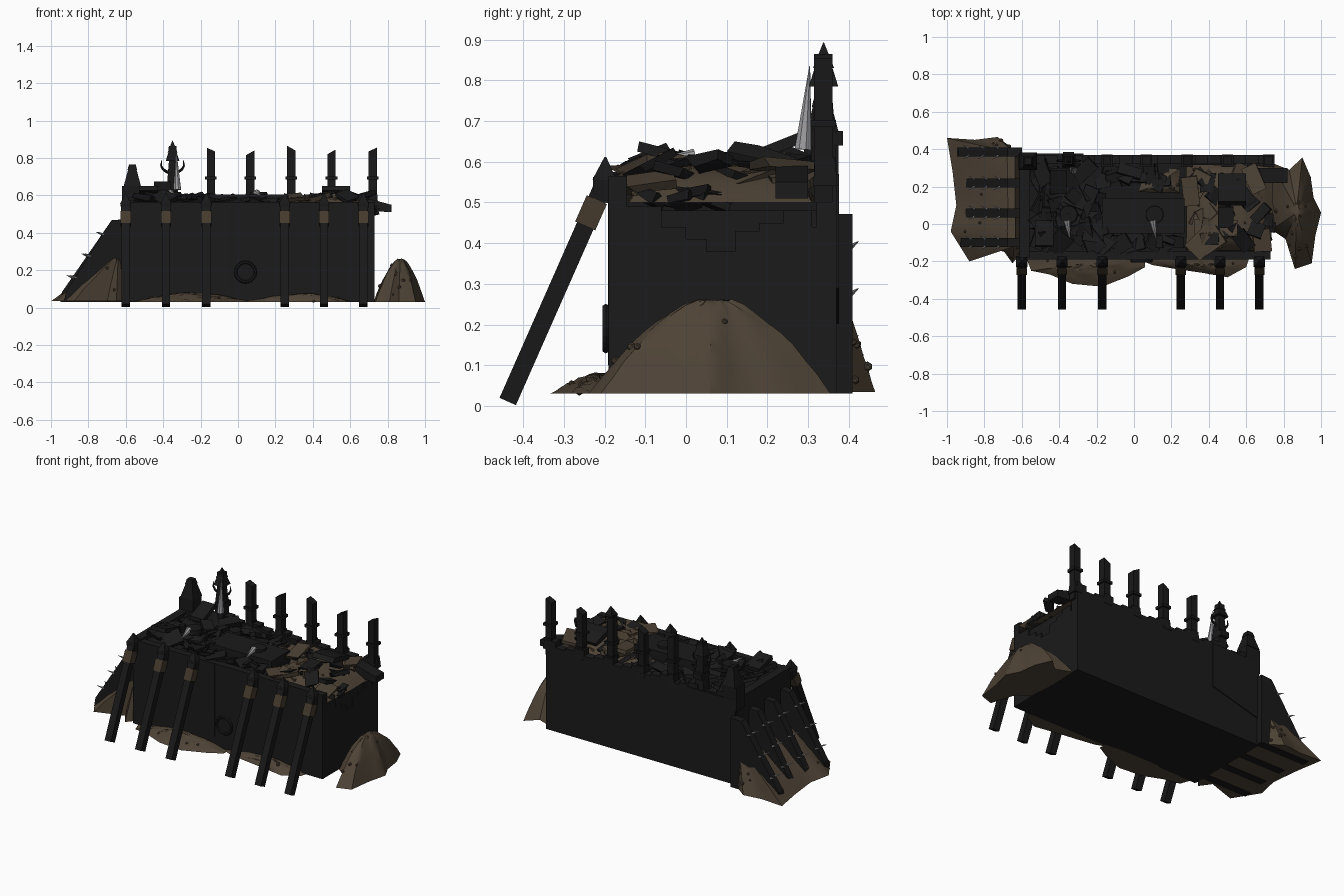
import bpy, bmesh, math, random
from mathutils import Vector, Matrix, Euler

random.seed(7)
if "Cube" in bpy.data.objects:
    bpy.data.objects.remove(bpy.data.objects["Cube"])


def material(name, rgb):
    m = bpy.data.materials.new(name)
    m.use_nodes = True
    m.diffuse_color = (*rgb, 1)
    m.node_tree.nodes["Principled BSDF"].inputs["Base Color"].default_value = (*rgb, 1)
    return m


STONE = material("charcoal stone", (0.0105, 0.0105, 0.0105))
IRON = material("black iron", (0.0095, 0.0095, 0.0095))
EARTH = material("brown earth", (0.075, 0.055, 0.036))
STRAP = material("brown strap", (0.058, 0.042, 0.025))
BONE = material("pale metal", (0.33, 0.33, 0.345))


def finish(name, bm, mat, smooth=None):
    bmesh.ops.recalc_face_normals(bm, faces=bm.faces)
    me = bpy.data.meshes.new(name)
    bm.to_mesh(me)
    bm.free()
    me.materials.append(mat)
    ob = bpy.data.objects.new(name, me)
    bpy.context.collection.objects.link(ob)
    if smooth:
        bpy.ops.object.select_all(action="DESELECT")
        ob.select_set(True)
        bpy.context.view_layer.objects.active = ob
        bpy.ops.object.shade_smooth_by_angle(angle=math.radians(smooth))
    return ob


def box(name, lo, hi, mat):
    lo, hi = Vector(lo), Vector(hi)
    bm = bmesh.new()
    bmesh.ops.create_cube(bm, size=1, matrix=Matrix.Translation((lo + hi) / 2)
                          @ Matrix.Diagonal((*(hi - lo), 1)))
    return finish(name, bm, mat)


def prism(name, profile, axis, lo, hi, mat):
    """Extrude a 2D profile along x or y."""
    bm = bmesh.new()
    place = (lambda p, t: (t, *p)) if axis == "x" else (lambda p, t: (p[0], t, p[1]))
    face = bm.faces.new([bm.verts.new(place(p, lo)) for p in profile])
    new = bmesh.ops.extrude_face_region(bm, geom=[face])["geom"]
    shift = Vector(place((0, 0), hi - lo))
    bmesh.ops.translate(bm, vec=shift, verts=[v for v in new if isinstance(v, bmesh.types.BMVert)])
    return finish(name, bm, mat)


def taper(name, p, q, r1, r2, mat, sides=4):
    """Tapered bar between two points; four sides line up with the axes."""
    p, q = Vector(p), Vector(q)
    k = math.sqrt(2) if sides == 4 else 1
    turn = Matrix.Rotation(math.pi / 4 if sides == 4 else 0, 4, "Z")
    bm = bmesh.new()
    rot = (q - p).to_track_quat("Z", "Y").to_matrix().to_4x4()
    bmesh.ops.create_cone(bm, cap_ends=True, segments=sides, radius1=r1 * k, radius2=r2 * k,
                          depth=(q - p).length,
                          matrix=Matrix.Translation((p + q) / 2) @ rot @ turn)
    return finish(name, bm, mat, 40 if sides > 6 else None)


def mound(name, outline, core, ridge, base, height, power, mat, pebbles=10):
    """Heap with an irregular outline that rises to a short ridge along y."""
    bm = bmesh.new()
    n, pts = 3, []
    for a, b in zip(outline, outline[1:] + outline[:1]):
        pts += [Vector(a).lerp(Vector(b), i / n) for i in range(n)]
    steps, rings = 8, []
    for k in range(steps + 1):
        s, ring = 1 - k / (steps + 1), []
        for p in pts:
            c = Vector((core[0], min(max(p.y, core[1] - ridge), core[1] + ridge)))
            xy = c + (p - c) * s
            z = base + height * (1 - s ** power) + (random.uniform(-.004, .004) if 0 < k else 0)
            ring.append(bm.verts.new((*xy, max(z, base))))
        rings.append(ring)
    for r1, r2 in zip(rings, rings[1:]):
        for i in range(len(pts)):
            j = (i + 1) % len(pts)
            bm.faces.new((r1[i], r1[j], r2[j], r2[i]))
    bm.faces.new(rings[0][::-1])
    bm.faces.new(rings[-1])
    spots = [random.choice(random.choice(rings[1:-2])).co.copy() for _ in range(pebbles)]
    for co in spots:
        bmesh.ops.create_icosphere(bm, subdivisions=1, radius=random.uniform(.007, .013),
                                   matrix=Matrix.Translation(co))
    return finish(name, bm, mat, 35)


def slabs(name, xs, ys, zs, count, size, tilt, mat):
    """Scatter of broken tilted slabs."""
    bm = bmesh.new()
    for _ in range(count):
        at = Matrix.Translation([random.uniform(*r) for r in (xs, ys, zs)])
        rot = Euler((random.uniform(-tilt, tilt), random.uniform(-tilt, tilt),
                     random.uniform(0, 3.14))).to_matrix().to_4x4()
        dims = (random.uniform(.6, 1) * size, random.uniform(.35, .7) * size, random.uniform(.018, .03))
        made = bmesh.ops.create_cube(bm, size=1, matrix=at @ rot @ Matrix.Diagonal((*dims, 1)))
        made["verts"][0].co += rot @ Vector((size * .15, size * .1, 0))
    return finish(name, bm, mat)


# Main block and its walls
box("core", (-.61, -.185, .03), (.72, .365, .48), STONE)
box("front_wall", (-.61, -.19, .03), (.73, -.145, .565), STONE)
box("left_wall", (-.615, -.18, .03), (-.56, .365, .575), STONE)
steps = [(-.14, .49), (-.06, .48), (-.06, .44), (0, .41), (.05, .38), (.12, .43), (.18, .45),
         (.24, .48), (.31, .44)]
profile = [(.365, .03), (-.18, .03), (-.18, .49)]
for (y, z), (y2, _) in zip(steps, steps[1:] + [(.365, 0)]):
    profile += [(y, z), (y2, z)]
clean = [p for i, p in enumerate(profile) if i == 0 or p != profile[i - 1]]
prism("right_wall", clean, "x", .715, .73, STONE)
crest = [(.73, .03), (-.61, .03)]
for i in range(20):
    x, z = -.61 + i * .067, (.565, .6, .58)[i % 3]
    crest += [(x, z), (x + .067, z)]
prism("back_wall", crest, "y", .32, .37, STONE)
prism("back_facing", [(-.61, .2), (-.61, .57), (-.27, .57), (-.27, .29)], "y", .365, .376, STONE)
box("rubble_bed", (-.58, -.16, .45), (.28, .33, .55), IRON)
box("wall_crack", (-.035, -.192, .1), (-.03, -.185, .56), IRON)

# Round hatch on the front
bm = bmesh.new()
bmesh.ops.create_cone(bm, cap_ends=True, segments=20, radius1=.05, radius2=.05, depth=.01,
                      matrix=Matrix.Translation((.04, -.193, .19)) @ Matrix.Rotation(math.pi / 2, 4, "X"))
finish("hatch", bm, IRON)
bpy.ops.mesh.primitive_torus_add(location=(.04, -.197, .19), rotation=(math.pi / 2, 0, 0), major_radius=.052,
                                 minor_radius=.009, major_segments=20, minor_segments=6)
bpy.context.object.name = "hatch_ring"
bpy.context.object.data.materials.append(IRON)

# Leaning front struts with straps and pointed caps
for x in (-.6, -.385, -.17, .25, .46, .67):
    foot, head = Vector((x, -.438, .011)), Vector((x, -.2, .55))
    taper("strut", foot, head, .022, .022, IRON)
    taper("strut_strap", foot.lerp(head, .8), foot.lerp(head, .92), .027, .027, STRAP)
    taper("strut_head", (x, -.205, .5), (x, -.2, .56), .024, .028, IRON)
    taper("strut_tip", (x, -.2, .555), (x, -.198, .612), .03, .002, IRON)

# Back posts with slanted tops and collars
for x, zl, zr in ((-.145, .855, .835), (.065, .815, .84), (.285, .865, .84), (.5, .82, .845), (.72, .835, .855)):
    prism("back_post", [(x - .022, .5), (x + .022, .5), (x + .022, zr), (x - .022, zl)],
          "y", .315, .36, IRON)
    box("post_collar", (x - .031, .306, .685), (x + .031, .369, .702), IRON)
    taper("post_foot", (x, .342, .54), (x, .342, .61), .03, .024, IRON)

# Horned spire and corner turret
sx, sy = -.35, .338
taper("spire_base", (sx, sy, .5), (sx, sy, .7), .034, .026, IRON)
box("spire_collar", (sx - .03, sy - .03, .64), (sx + .03, sy + .048, .675), IRON)
taper("spire_shaft", (sx, sy, .69), (sx, sy, .8), .027, .018, IRON)
taper("spire_brim", (sx, sy, .785), (sx, sy, .83), .036, .022, IRON)
taper("spire_neck", (sx, sy, .82), (sx, sy, .865), .022, .02, IRON)
taper("spire_tip", (sx, sy, .83), (sx, sy, .893), .026, .001, IRON)
for side in (-1, 1):
    path = [(.02, .72, .008), (.05, .738, .007), (.062, .76, .005), (.058, .788, .001)]
    for a, b in zip(path, path[1:]):
        taper("spire_horn", (sx + side * a[0], sy, a[1]), (sx + side * b[0], sy, b[1]), a[2], b[2], IRON, 6)
box("turret_base", (-.62, .29, .5), (-.52, .375, .65), IRON)
taper("turret_roof", (-.565, .335, .65), (-.565, .335, .74), .046, .022, IRON)
taper("turret_tip", (-.565, .335, .735), (-.565, .335, .765), .026, .018, IRON)

# Side buttresses with metal spikes
for y, reach in ((-.1, -.93), (.06, -.91), (.22, -.91), (.385, -.95)):
    prism("buttress", [(-.6, .03), (reach, .03), (reach + .01, .085), (-.675, .468), (-.6, .472)],
          "y", y - .024, y + .024, IRON)
    for t in (.2, .5, .8):
        p = Vector((reach + .01, y, .08)).lerp(Vector((-.675, y, .465)), t)
        for dy in (-.016, .016):
            taper("buttress_spike", p + Vector((.01, dy, 0)), p + Vector((-.03, dy * 2.4, .016)), .008, .001, BONE, 6)

# Earth heaps around the block
mound("side_heap", [(-1, .46), (-.85, .45), (-.73, .465), (-.67, .42), (-.6, .36), (-.59, -.14), (-.65, -.21),
                    (-.7, -.14), (-.88, -.2), (-.98, -.04), (-.95, .1), (-.97, .28)],
      (-.64, .13), .25, .034, .25, 1.1, EARTH, 16)
mound("end_heap", [(.73, .33), (.83, .29), (.9, .355), (.945, .25), (.96, .14), (1, .06), (.97, -.06), (.95, -.21),
                   (.86, -.24), (.81, -.08), (.735, -.03), (.725, .12)], (.87, .07), .01, .03, .235, 1.7, EARTH, 9)
mound("front_heap_left", [(-.58, -.17), (.06, -.17), (.06, -.23), (-.03, -.28), (-.17, -.335), (-.33, -.32),
                          (-.45, -.27), (-.55, -.25)], (-.25, -.2), .01, .03, .05, 1.6, EARTH, 4)
mound("front_heap_right", [(-.02, -.17), (.62, -.17), (.6, -.23), (.5, -.285), (.36, -.26), (.22, -.24), (.1, -.22)],
      (.38, -.2), .01, .03, .045, 1.6, EARTH, 4)

# Rubble on the roof
mound("roof_earth", [(.25, -.145), (.73, -.14), (.745, .08), (.74, .31), (.28, .32), (.24, .1)],
      (.48, .09), .1, .5, .095, 2.5, EARTH, 14)
mound("roof_earth_patch", [(-.02, .16), (.27, .15), (.27, .31), (.06, .31)], (.16, .23), .01, .53, .05, 2, EARTH, 3)
slabs("dark_rubble", (-.5, -.2), (-.1, .28), (.545, .59), 42, .18, .45, STONE)
slabs("back_rubble", (-.2, .2), (.2, .3), (.545, .585), 14, .14, .45, STONE)
slabs("front_rubble", (-.2, .25), (-.12, -.07), (.54, .57), 14, .14, .4, STONE)
slabs("iron_rubble", (-.5, -.2), (-.1, .28), (.55, .595), 16, .15, .5, IRON)
slabs("earth_slabs", (.3, .7), (-.1, .27), (.535, .59), 24, .17, .35, EARTH)
slabs("fallen_slabs", (.28, .68), (-.1, .29), (.56, .605), 15, .13, .4, STONE)
slabs("end_rubble", (.66, .71), (-.1, .28), (.5, .53), 8, .12, .4, STONE)
prism("overhang_slab", [(.66, .56), (.67, .59), (.82, .55), (.82, .51), (.74, .515)], "y", .22, .3, STONE)
prism("loose_slab", [(.1, .625), (.12, .65), (.18, .64), (.27, .61), (.26, .59)], "x", .45, .6, STONE)
prism("raised_slab", [(-.12, .625), (-.115, .65), (.02, .615), (.015, .59)], "x", -.53, -.43, STONE)
prism("propped_slab", [(.16, .6), (.16, .625), (.285, .675), (.3, .65)], "x", -.45, -.36, STONE)
box("roof_plate", (-.17, -.05, .55), (.27, .14, .605), STONE)

# Pale spikes with round sockets
for x, y in ((-.35, .05), (.11, .05)):
    taper("spike_socket", (x, y, .57), (x, y, .618), .052, .047, IRON, 14)
    taper("fallen_spike", (x - .01, y - .03, .612), (x + .01, y - .14, .6), .02, .001, BONE, 8)
taper("tall_spike", (-.325, .288, .63), (-.33, .304, .835), .022, .001, BONE, 8)
